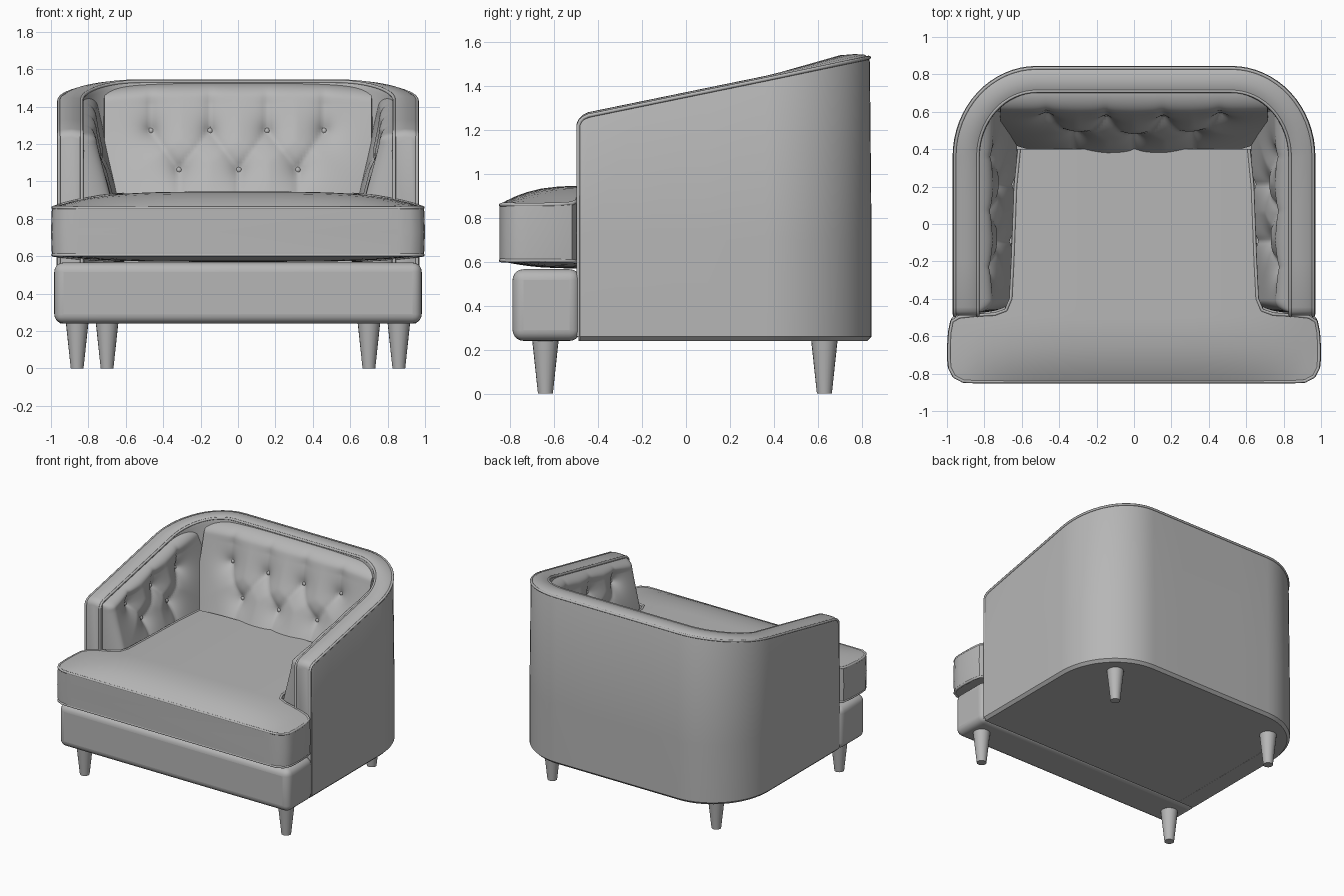
import bpy, bmesh, math

if "Cube" in bpy.data.objects:
    bpy.data.objects.remove(bpy.data.objects["Cube"])

fabric = bpy.data.materials.new("grey fabric")
fabric.diffuse_color = (0.47, 0.47, 0.47, 1)
fabric.use_nodes = True
fabric.node_tree.nodes["Principled BSDF"].inputs["Base Color"].default_value = fabric.diffuse_color


def finish(obj, angle=40):
    obj.data.materials.clear()
    obj.data.materials.append(fabric)
    bpy.ops.object.select_all(action='DESELECT')
    obj.select_set(True)
    bpy.context.view_layer.objects.active = obj
    bpy.ops.object.shade_smooth_by_angle(angle=math.radians(angle))
    return obj


def loft(name, rings, wrap=True, angle=40):
    """Skin a list of equal rings of points and close whatever stays open."""
    bm = bmesh.new()
    rows = [[bm.verts.new(p) for p in r] for r in rings]
    n = len(rows[0])
    for a, b in zip(rows, rows[1:]):
        for k in range(n if wrap else n - 1):
            m = (k + 1) % n
            bm.faces.new((a[k], a[m], b[m], b[k]))
    if wrap:
        bm.faces.new(rows[0])
        bm.faces.new(rows[-1])
    else:
        bmesh.ops.holes_fill(bm, edges=[e for e in bm.edges if e.is_boundary], sides=0)
    bmesh.ops.recalc_face_normals(bm, faces=bm.faces)
    me = bpy.data.meshes.new(name)
    bm.to_mesh(me)
    bm.free()
    obj = bpy.data.objects.new(name, me)
    bpy.context.collection.objects.link(obj)
    return finish(obj, angle)


def piping(name, pts, r=0.009):
    cu = bpy.data.curves.new(name, 'CURVE')
    cu.dimensions = '3D'
    cu.bevel_depth, cu.bevel_resolution = r, 2
    sp = cu.splines.new('POLY')
    sp.points.add(len(pts) - 1)
    for q, p in zip(sp.points, pts):
        q.co = (*p, 1)
    obj = bpy.data.objects.new(name, cu)
    bpy.context.collection.objects.link(obj)
    bpy.ops.object.select_all(action='DESELECT')
    obj.select_set(True)
    bpy.context.view_layer.objects.active = obj
    bpy.ops.object.convert(target='MESH')
    finish(bpy.context.object, 60)


def top_z(y):
    return 1.28 + 0.205 * (y + 0.45)


# U-shaped plan of the shell: x, y, inward normal, top height
half = [(0.97, y, -1, 0) for y in (-0.49, -0.482, -0.468, -0.445, -0.2, 0.1, 0.36)]
for i in range(1, 17):
    a = math.pi / 2 * i / 16
    c, s = math.cos(a), math.sin(a)
    half.append((0.52 + 0.45 * c, 0.36 + 0.485 * s, -c, -s))
half.append((0.26, 0.845, 0, -1))
plan = half + [(0, 0.845, 0, -1)] + [(-x, y, -nx, ny) for x, y, nx, ny in reversed(half)]
front_drop = {-0.49: 0.035, -0.482: 0.018, -0.468: 0.006}


def shell_point(st, off, dz=None, z=None):
    x, y, nx, ny = st
    top = top_z(y) - front_drop.get(y, 0)
    return (x + nx * off, y + ny * off, top + dz if z is None else z)


# Shell: outer wall, rounded top band, inner wall
rings = []
for st in plan:
    e = 0.012 if st[1] == -0.49 else 0
    rings.append([shell_point(st, 0.02 + e, z=0.24), shell_point(st, e, z=0.26),
                  shell_point(st, e, z=0.7),
                  shell_point(st, 0.008 + e, -0.035), shell_point(st, 0.016 + e, -0.012),
                  shell_point(st, 0.035 + e, -0.002), shell_point(st, 0.08, 0.0),
                  shell_point(st, 0.125 - e, -0.004), shell_point(st, 0.14 - e, -0.015),
                  shell_point(st, 0.145 - e, -0.04), shell_point(st, 0.15 - e, z=0.24)])
loft("back_and_arm_shell", rings)

# Piping on the outer and inner edges of the shell
for name, off, dz in (("outer_piping", 0.012, -0.016), ("inner_piping", 0.135, -0.012)):
    line = [shell_point(st, off, dz) for st in plan]
    a, b = line[0], line[-1]
    piping(name, [(a[0], a[1], 0.26)] + line + [(b[0], b[1], 0.26)])

# Floor frame under the seat
outline = [shell_point(st, 0.02, z=0) for st in plan]
loft("underframe", [[(x, y, z) for x, y, _ in outline] for z in (0.241, 0.55)])

# Front base rail
bpy.ops.mesh.primitive_cube_add(size=1, location=(0, -0.635, 0.403))
rail = bpy.context.object
rail.name = "front_base_rail"
rail.scale = (1.965, 0.31, 0.326)
bpy.ops.object.transform_apply(location=False, rotation=False, scale=True)
bev = rail.modifiers.new("soft edges", 'BEVEL')
bev.width, bev.segments = 0.05, 5
finish(rail)

# T-shaped seat cushion: y, half width
seat = [(-.85, .86), (-.84, .92), (-.815, .967), (-.77, .99), (-.72, .995), (-.66, .995),
        (-.58, .99), (-.52, .978), (-.497, .94), (-.488, .86), (-.482, .75), (-.46, .69),
        (-.40, .665), (-.2, .655), (0.2, .64), (.4, .62)]


def crown(x, y):
    return (1 - x ** 4) * (1 - max(0, (-0.5 - y) / 0.35) ** 2.5)


rings = []
for y, w in seat:
    xs = [w * (k / 12 - 1) for k in range(25)]
    top = [(x, y, 0.86 + 0.085 * crown(x, y)) for x in xs]
    low = [(x, y, 0.605 - 0.035 * crown(x, y)) for x in reversed(xs)]
    rings.append(top + [(w + 0.005, y, 0.73)] + low + [(-w - 0.005, y, 0.73)])
loft("seat_cushion", rings)
for name, z, h in (("seat_top_piping", 0.858, 0.085), ("seat_bottom_piping", 0.607, -0.035)):
    right = [(w - 0.006, max(y, -0.843), z + h * crown(w, y)) for y, w in seat]
    piping(name, [(-x, y, zz) for x, y, zz in reversed(right)] + right)


# Tufted pads: dents at the buttons and folds between them
def seg_dist(px, pz, a, b):
    dx, dz = b[0] - a[0], b[1] - a[1]
    t = max(0, min(1, ((px - a[0]) * dx + (pz - a[1]) * dz) / (dx * dx + dz * dz)))
    return math.hypot(px - a[0] - t * dx, pz - a[1] - t * dz)


def make_pad(upper, lower, depth, s0, s1, power, top):
    links = [(u, l) for u in upper for l in lower if abs(u[0] - l[0]) < 0.2]
    links += [(u, (u[0], 1.6)) for u in upper] + [(l, (l[0], 0.7)) for l in lower]

    def d(s, z):
        r = min(math.hypot(s - b[0], z - b[1]) for b in upper + lower)
        f = min(seg_dist(s, z, *l) for l in links)
        t = (top(s) - z) / (top(s) - 0.8)
        fade = min(1, max(0, t) / 0.15)
        return max(0, depth(s, t) - fade * (0.065 * math.exp(-r / 0.07) + 0.02 * math.exp(-f / 0.03)))

    nu, nv = 90, 50
    grid = []
    for i in range(nu + 1):
        s = s0 + (s1 - s0) * (i / nu) ** power
        row = []
        for j in range(nv + 1):
            z = top(s) + (0.8 - top(s)) * (j / nv) ** 1.5
            edge = i in (0, nu) or j in (0, nv)
            row.append((s, z, 0 if edge else d(s, z)))
        grid.append(row)
    return grid, [(s, z, d(s, z) + 0.006) for s, z in upper + lower]


def lip(t, width):
    return math.sqrt(max(0, 1 - (1 - min(max(t, 0) / width, 1)) ** 2))


def back_depth(s, t):
    return 0.10 * lip(t, 0.1) + 0.31 * t * (1 - 0.35 * (s / 0.65) ** 2)


def side_depth(s, t):
    front = lip((s + 0.475) / 0.07, 1)
    return front * (0.085 * lip(t, 0.1) + t * (0.11 + 0.04 * (s + 0.47)))


def place(name, pad, to_world):
    grid, buttons = pad
    loft(name, [[to_world(*p) for p in row] for row in grid], wrap=False, angle=50)
    for b in buttons:
        bpy.ops.mesh.primitive_uv_sphere_add(segments=12, ring_count=8, radius=0.017,
                                             location=to_world(*b))
        bpy.context.object.name = name + "_button"
        finish(bpy.context.object, 60)


back = make_pad([(x, 1.27) for x in (-0.465, -0.15, 0.155, 0.46)],
                [(x, 1.06) for x in (-0.315, 0.005, 0.32)],
                back_depth, -0.73, 0.73, 1, lambda s: 1.525 - 0.12 * s ** 4)
place("tufted_back_pad", back, lambda s, z, d: (s, 0.72 - d, z))
side = make_pad([(-0.23, 1.17), (0.07, 1.2), (0.36, 1.23)], [(-0.09, 1.02), (0.21, 1.04)],
                side_depth, -0.475, 0.62, 1.3, lambda s: top_z(s) - 0.02)
for sx, name in ((1, "right"), (-1, "left")):
    place(name + "_tufted_arm_pad", side, lambda s, z, d: (sx * (0.85 - d), s, z))

# Tapered legs
for sx in (1, -1):
    for x, y, name in ((0.86, -0.64, "front_leg"), (0.70, 0.63, "back_leg")):
        bpy.ops.mesh.primitive_cone_add(vertices=20, radius1=0.034, radius2=0.061, depth=0.25,
                                        location=(sx * x, y, 0.125))
        bpy.context.object.name = name
        finish(bpy.context.object)
